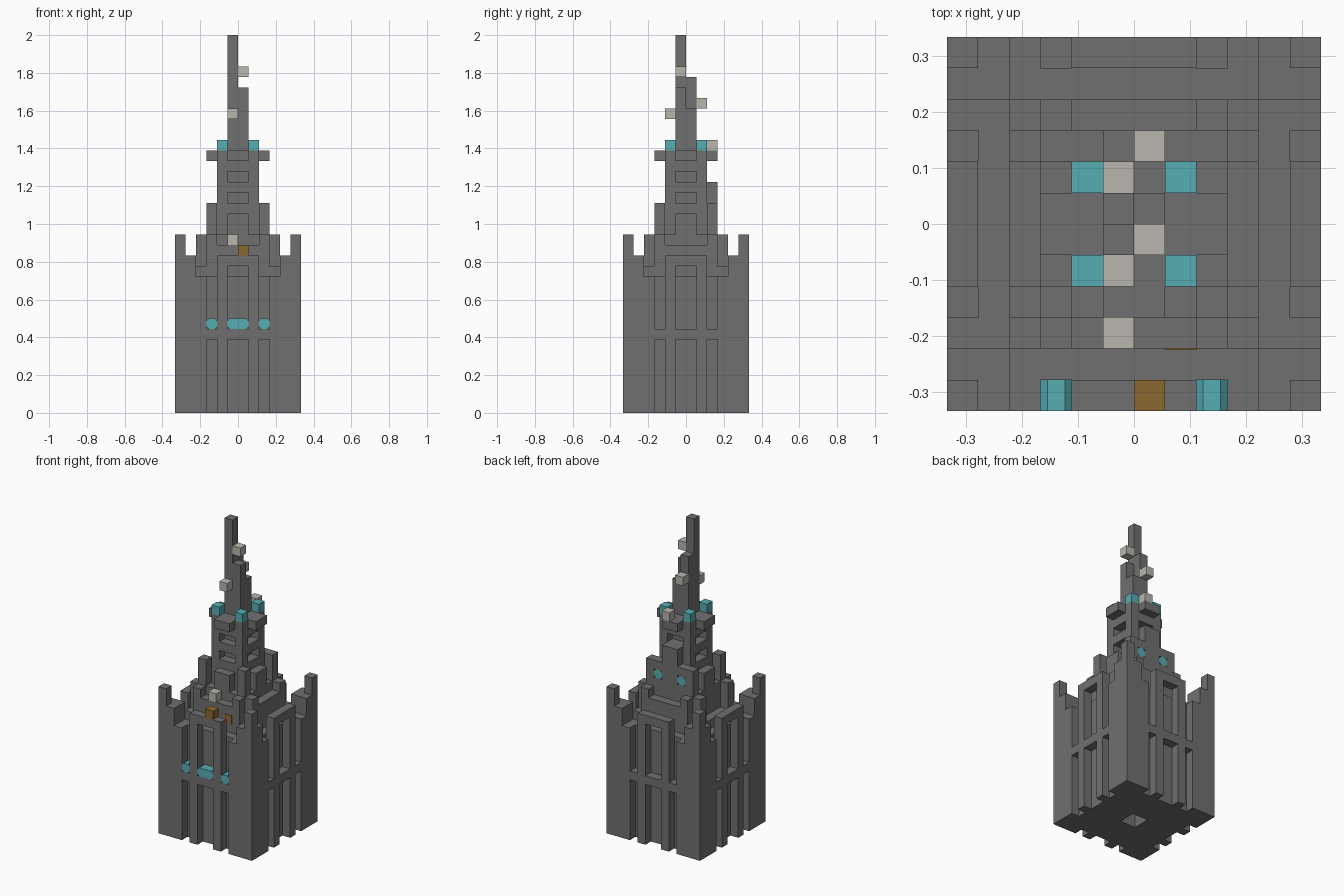
import bpy

U = 2 / 36  # block size

old = bpy.data.objects.get("Cube")
if old:
    bpy.data.objects.remove(old, do_unlink=True)


def material(name, rgb):
    m = bpy.data.materials.new(name)
    m.use_nodes = True
    m.diffuse_color = (*rgb, 1)
    m.node_tree.nodes["Principled BSDF"].inputs["Base Color"].default_value = (*rgb, 1)
    return m


STONE = material("grey stone", (0.162, 0.162, 0.162))
WHITE = material("pale stone", (0.49, 0.47, 0.42))
TEAL = material("teal lamp", (0.093, 0.42, 0.45))
BROWN = material("brown wood", (0.26, 0.14, 0.032))


def prism(verts, faces, profile, y0, y1):
    """Extrude an xz outline along y."""
    b, n = len(verts), len(profile)
    verts += [(x, y, z) for y in (y0, y1) for x, z in profile]
    faces.append([b + i for i in range(n)])
    faces.append([b + n + i for i in reversed(range(n))])
    for i in range(n):
        j = (i + 1) % n
        faces.append([b + j, b + i, b + n + i, b + n + j])


def part(name, boxes, mat, sides=1, cut=0):
    """Boxes as (x0, x1, y0, y1, z0, z1) in blocks, repeated around z."""
    verts, faces = [], []
    for x0, x1, y0, y1, z0, z1 in boxes:
        if cut:
            c = cut
            outline = [(x0 + c, z0), (x1 - c, z0), (x1, z0 + c), (x1, z1 - c),
                       (x1 - c, z1), (x0 + c, z1), (x0, z1 - c), (x0, z0 + c)]
        else:
            outline = [(x0, z0), (x1, z0), (x1, z1), (x0, z1)]
        prism(verts, faces, outline, y0, y1)
    count, base = len(verts), list(faces)
    ring = list(verts)
    for k in range(1, sides):
        ring = [(-y, x, z) for x, y, z in ring]
        verts += ring
        faces += [[i + k * count for i in f] for f in base]
    mesh = bpy.data.meshes.new(name)
    mesh.from_pydata([(x * U, y * U, z * U) for x, y, z in verts], [], faces)
    mesh.materials.append(mat)
    obj = bpy.data.objects.new(name, mesh)
    bpy.context.collection.objects.link(obj)
    return obj


# Lower body, open at the centre underneath
part("body_core", [(-1, 5, -5, -1, 0, 13)], STONE, 4)
part("inner_block", [(-4, 4, -4, 4, 13, 14)], STONE)

# Outer walls with slots, band and lintel
part("corner_towers", [(-6, -4, -6, -4, 0, 15), (-6, -5, -6, -5, 15, 17)], STONE, 4)
part("wall_piers", [(-4, -3, -6, -5, 0, 13), (3, 4, -6, -5, 0, 13),
                    (-2, -1, -6, -5, 0, 15), (1, 2, -6, -5, 0, 15)], STONE, 4)
part("wall_band", [(-4, 4, -6, -5, 7, 8)], STONE, 4)
part("wall_lintels", [(-1, 1, -6, -5, 14, 15)], STONE, 4)

# Buttresses stepping in to the shaft
part("outer_buttresses", [(-3, -2, -4, -3, 14, 17), (2, 3, -4, -3, 14, 17)], STONE, 4)
part("tier_block", [(-3, 3, -3, 3, 14, 17)], STONE)
part("tier_steps", [(-2, 2, -4, -3, 14, 16)], STONE, 3)
part("tier_corners", [(-3, -2, -3, -2, 17, 20)], STONE, 4)
part("tier_panels", [(-1, 1, -3, -2, 17, 19)], STONE, 4)
part("back_panel", [(-2, 2, 2, 3, 17, 18), (-2, 2, 2, 3, 19, 20),
                    (-1, 1, 2, 3, 18, 22)], STONE)

# Shaft with window openings on each side
part("shaft_core", [(-1, 1, -1, 1, 17, 25)], STONE)
part("shaft_posts", [(-2, -1, -2, -1, 17, 25)], STONE, 4)
part("shaft_bands", [(-1, 1, -2, -1, a, b) for a, b in ((17, 20), (21, 22), (23, 25))],
     STONE, 4)
part("shaft_caps", [(-1, 1, -3, -2, 24, 25)], STONE, 4)

# Stepped spire
part("spire", [(-1, 0, -1, 0, 25, 36), (0, 1, -1, 0, 25, 31),
               (-1, 0, 0, 1, 25, 32), (0, 1, 0, 1, 25, 29)], STONE)

# Lamps
part("shaft_lamps", [(-2, -1, -2, -1, 25, 26)], TEAL, 4)
part("front_lamps", [(-3, -2, -6, -5, 8, 9), (-1, 1, -6, -5, 8, 9),
                     (2, 3, -6, -5, 8, 9)], TEAL, cut=0.22)
part("back_lamps", [(-2, -1, 2, 3, 18, 19), (1, 2, 2, 3, 18, 19)], TEAL, cut=0.22)

# Pale blocks and wooden details
spots = [(0, 2, 25), (-1, 1, 29), (0, -1, 32), (-1, -2, 28), (-1, -4, 16)]
part("pale_blocks", [(x, x + 1, y, y + 1, z, z + 1) for x, y, z in spots], WHITE)
part("wooden_block", [(0, 1, -6, -5, 15, 16)], BROWN)
part("wooden_door", [(1, 2, -4.05, -4, 14, 15)], BROWN)
